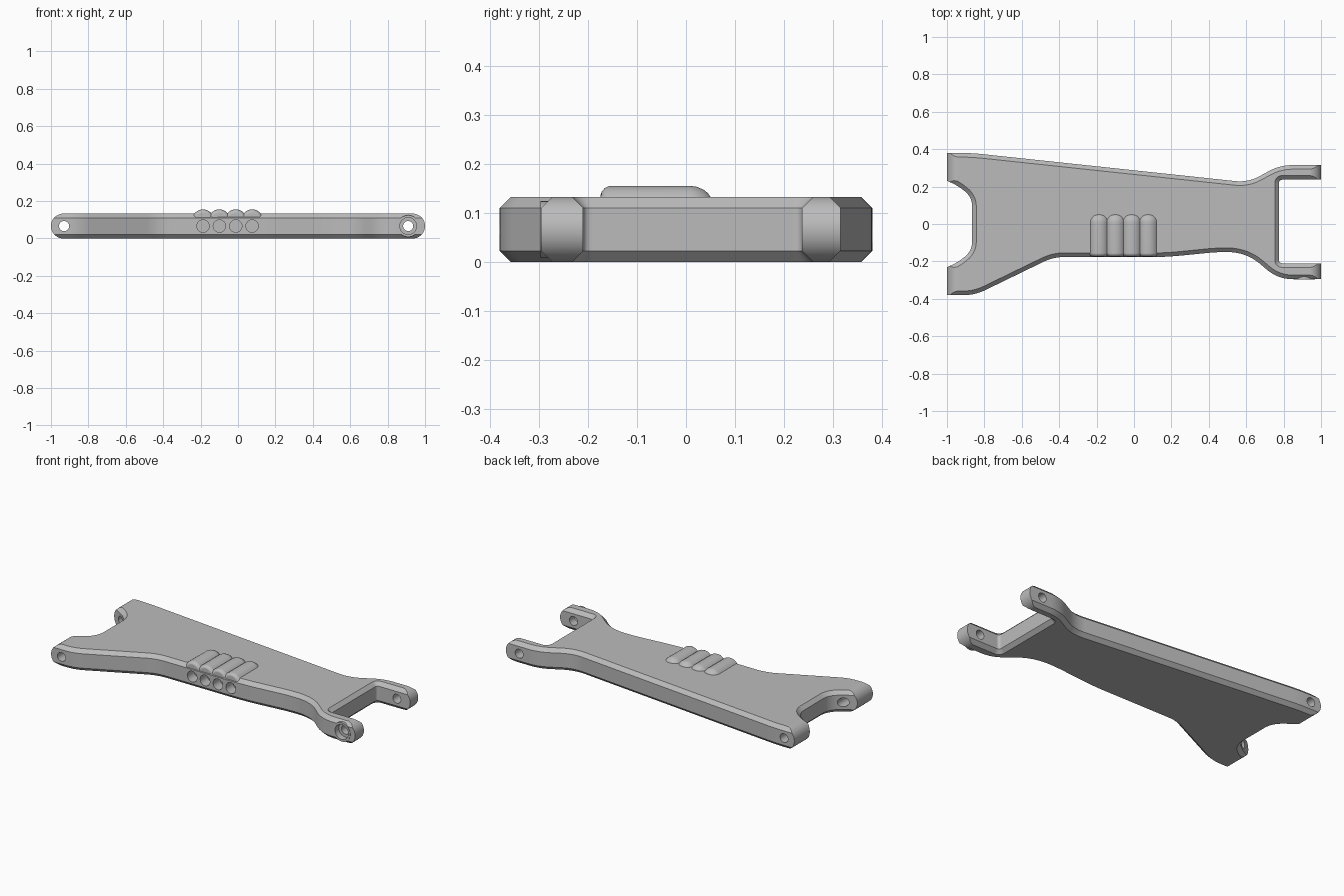
import bpy, bmesh, math
from mathutils import Vector, Matrix

cube = bpy.data.objects.get("Cube")
if cube:
    bpy.data.objects.remove(cube, do_unlink=True)

THICK = 0.132
MID = THICK / 2
CHAMFER = 0.022

grey = bpy.data.materials.new("plain grey")
grey.use_nodes = True
grey.diffuse_color = (0.5, 0.5, 0.5, 1)
grey.node_tree.nodes["Principled BSDF"].inputs["Base Color"].default_value = (0.5, 0.5, 0.5, 1)


def make_object(name, bm):
    bmesh.ops.recalc_face_normals(bm, faces=bm.faces)
    mesh = bpy.data.meshes.new(name)
    bm.to_mesh(mesh)
    bm.free()
    obj = bpy.data.objects.new(name, mesh)
    mesh.materials.append(grey)
    bpy.context.collection.objects.link(obj)
    return obj


def prism(points, direction):
    """Close a flat loop of points and extrude it."""
    bm = bmesh.new()
    face = bm.faces.new([bm.verts.new(p) for p in points])
    result = bmesh.ops.extrude_face_region(bm, geom=[face])
    verts = [v for v in result["geom"] if isinstance(v, bmesh.types.BMVert)]
    bmesh.ops.translate(bm, verts=verts, vec=direction)
    return bm


def lathe_y(name, x, z, profile, sides=40):
    """Solid of revolution about a line along y; profile holds (y, radius)."""
    bm = bmesh.new()
    rings = []
    for y, r in profile:
        angles = [math.tau * (i + 0.5) / sides for i in range(sides)]
        rings.append([bm.verts.new((x + r * math.cos(a), y, z + r * math.sin(a))) for a in angles])
    for a, b in zip(rings, rings[1:]):
        for i in range(sides):
            j = (i + 1) % sides
            bm.faces.new((a[i], a[j], b[j], b[i]))
    bm.faces.new(rings[0])
    bm.faces.new(rings[-1])
    return make_object(name, bm)


def combine(target, other, operation):
    mod = target.modifiers.new(operation.lower(), "BOOLEAN")
    mod.operation = operation
    mod.solver = "EXACT"
    mod.object = other
    bpy.ops.object.select_all(action="DESELECT")
    bpy.context.view_layer.objects.active = target
    target.select_set(True)
    bpy.ops.object.modifier_apply(modifier=mod.name)
    bpy.data.objects.remove(other, do_unlink=True)


def soften(corners, steps=10):
    """Round each corner (x, y, cut) of a closed outline."""
    loop = []
    for i, (x, y, cut) in enumerate(corners):
        p = Vector((x, y, 0))
        if not cut:
            loop.append(p)
            continue
        before = Vector((*corners[i - 1][:2], 0))
        after = Vector((*corners[(i + 1) % len(corners)][:2], 0))
        a = p + (before - p).normalized() * cut
        b = p + (after - p).normalized() * cut
        for k in range(steps + 1):
            t = k / steps
            loop.append(a * (1 - t) ** 2 + p * 2 * t * (1 - t) + b * t * t)
    return loop


# Plate with forked ends, clockwise from the rear right corner
outline = [
    (-1.06, .38, 0), (-.87, .38, .07), (.61, .222, .07), (.78, .315, .07),
    (1.06, .315, 0), (1.06, .237, 0), (.775, .237, .02), (.775, -.21, .02),
    (1.06, -.21, 0), (1.06, -.295, 0), (.77, -.295, .08), (.6, -.15, .1),
    (.44, -.15, .05), (.16, -.178, .1), (-.43, -.176, .06), (-.85, -.38, .06),
    (-1.06, -.38, 0), (-1.06, -.255, 0), (-.95, -.21, .04), (-.865, -.145, .055),
    (-.865, .145, .055), (-.95, .21, .04), (-1.06, .255, 0),
]
bm = prism(soften(outline), (0, 0, THICK))
rim = [e for e in bm.edges if abs(e.verts[0].co.z - e.verts[1].co.z) < 0.001]
bmesh.ops.bevel(bm, geom=rim, offset=CHAMFER, segments=1, affect="EDGES", clamp_overlap=False)
arm = make_object("suspension_arm", bm)

# Rounded ridges on top at the front edge
sockets = [-0.187 + 0.0875 * i for i in range(4)]
ridge = [(-.174, .040), (-.172, .046), (-.166, .053), (-.156, .058),
         (.008, .058), (.022, .056), (.036, .050), (.045, .043), (.05, .035)]
for x in sockets:
    combine(arm, lathe_y("ridge", x, 0.097, ridge), "UNION")

# Boss around the front pivot hole
combine(arm, lathe_y("boss", 0.91, MID, [(-.297, .058), (-.24, .058)]), "UNION")

# Round off both ends
radius = MID + 0.0005
for side in (-1, 1):
    centre = 1 - radius
    shape = [(centre, 0.3), (1.2, 0.3), (1.2, -0.2), (centre, -0.2)]
    for k in range(33):
        a = -math.pi / 2 + math.pi * k / 32
        shape.append((centre + radius * math.cos(a), MID + radius * math.sin(a)))
    cutter = prism([(side * x, -0.5, z) for x, z in shape], (0, 1, 0))
    combine(arm, make_object("end_cutter", cutter), "DIFFERENCE")

# Pivot holes through both forks, with a counterbore at the front
for x in (-0.93, 0.91):
    combine(arm, lathe_y("pivot_cutter", x, MID, [(-.5, .027), (.5, .027)]), "DIFFERENCE")
combine(arm, lathe_y("counterbore", 0.91, MID, [(-.4, .045), (-.26, .045)]), "DIFFERENCE")

# Blind sockets in the front edge
for x in sockets:
    combine(arm, lathe_y("socket_cutter", x, MID, [(-.3, .033), (-.11, .033)]), "DIFFERENCE")

bpy.ops.object.select_all(action="DESELECT")
arm.select_set(True)
bpy.context.view_layer.objects.active = arm
bpy.ops.object.shade_smooth_by_angle(angle=math.radians(30))
weighted = arm.modifiers.new("weighted_normals", "WEIGHTED_NORMAL")
weighted.keep_sharp = True
